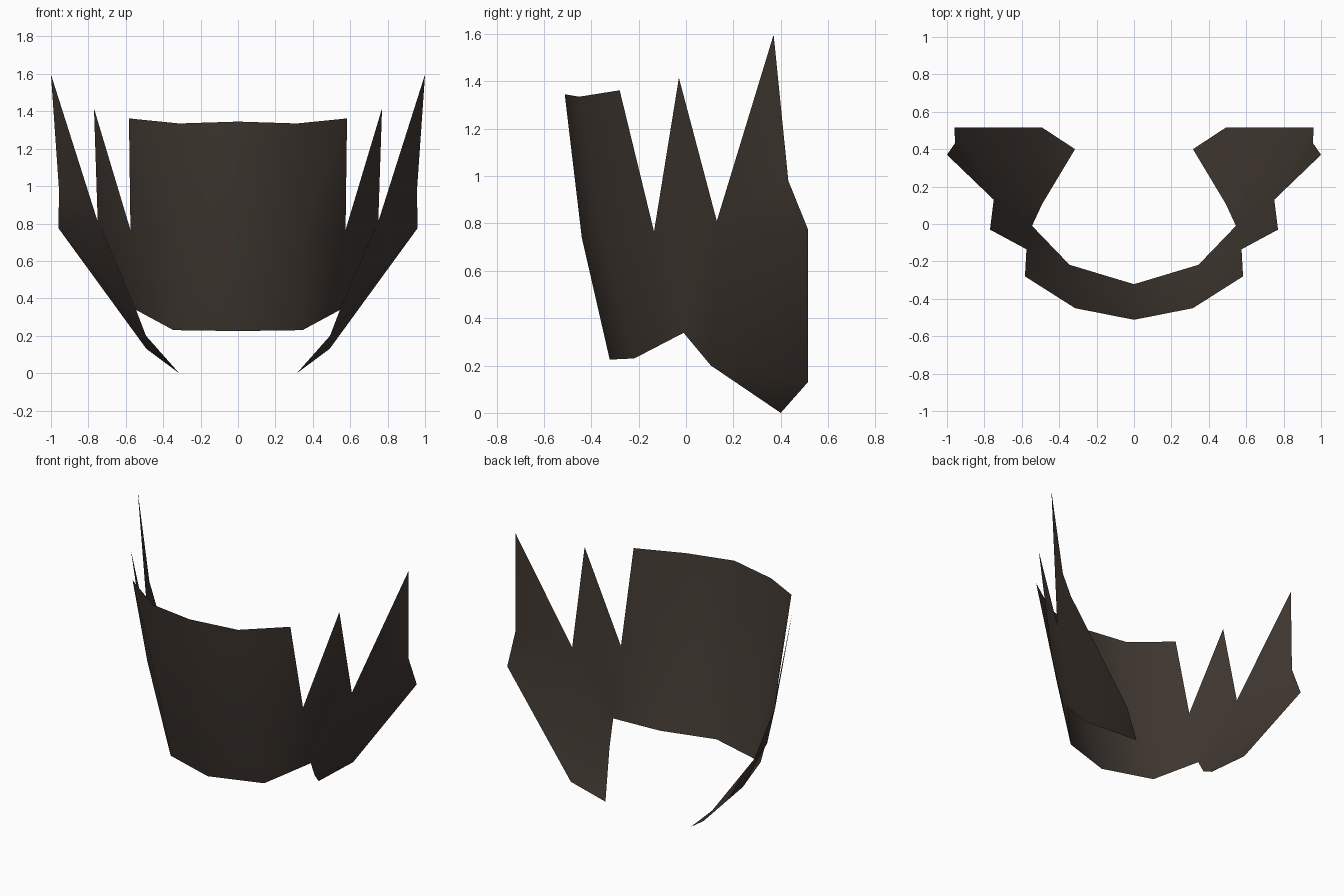
import bpy

if "Cube" in bpy.data.objects:
    bpy.data.objects.remove(bpy.data.objects["Cube"])

# One dark brown colour for the whole sheet
brown = bpy.data.materials.new("dark_brown")
brown.diffuse_color = (0.050, 0.038, 0.030, 1)
brown.use_nodes = True
brown.node_tree.nodes["Principled BSDF"].inputs["Base Color"].default_value = brown.diffuse_color

# Control points of the right half (the left half is mirrored)
P = {
    # top rim of the front plate
    "top_mid": (0, -.512, 1.345), "top_side": (.315, -.45, 1.335), "top_corner": (.583, -.28, 1.362),
    # bulging middle row of the front plate
    "belly_mid": (0, -.44, .74), "belly_side": (.34, -.36, .745),
    # bottom rim of the front plate
    "low_mid": (0, -.322, .225), "low_side": (.345, -.218, .23), "low_corner": (.545, -.01, .338),
    # notches and spikes
    "notch_a": (.575, -.135, .765), "spike_a": (.77, -.03, 1.415),
    "notch_b": (.75, .13, .81), "spike_b": (1.0, .37, 1.597),
    # rear edge and lower tip of the wing
    "rear_top": (.957, .432, .98), "rear_mid": (.96, .515, .775), "rear_low": (.49, .515, .13),
    "tip": (.315, .4, 0), "wing_low": (.492, .105, .2),
}

FACES = [
    # front plate
    "belly_mid belly_side top_side top_mid",
    "belly_side notch_a top_corner top_side",
    "low_mid low_side belly_side belly_mid",
    "low_side low_corner notch_a belly_side",
    # side wing with two spikes
    "notch_a notch_b spike_a",
    "low_corner wing_low notch_b notch_a",
    "notch_b rear_mid rear_top",
    "notch_b rear_top spike_b",
    "wing_low rear_low rear_mid notch_b",
    "wing_low tip rear_low",
]

names = list(P)
mesh = bpy.data.meshes.new("spiked_collar")
mesh.from_pydata([P[n] for n in names], [],
                 [[names.index(n) for n in f.split()] for f in FACES])
mesh.materials.append(brown)
for poly in mesh.polygons:
    poly.use_smooth = True

collar = bpy.data.objects.new("spiked_collar", mesh)
bpy.context.collection.objects.link(collar)
mirror = collar.modifiers.new("mirror", 'MIRROR')
mirror.use_clip = True
mirror.merge_threshold = 0.001
